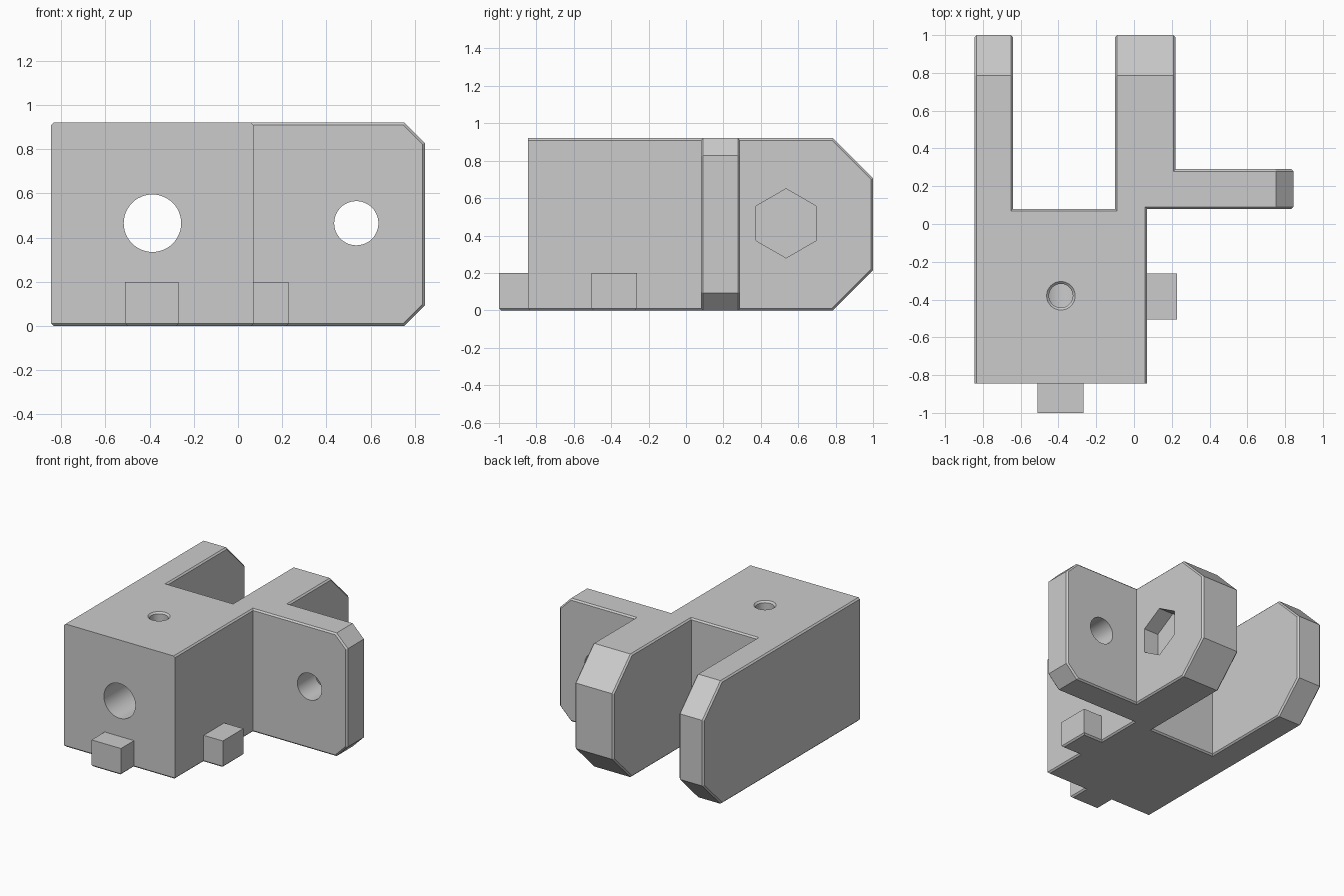
import bpy, bmesh
from math import sin, cos, pi
from mathutils import Matrix, Vector

cube = bpy.data.objects.get("Cube")
if cube:
    bpy.data.objects.remove(cube, do_unlink=True)

HEIGHT = 0.92
AXIS_Z = 0.465
LIP = 0.011

grey = bpy.data.materials.new("plain grey")
grey.use_nodes = True
grey.diffuse_color = (0.6, 0.6, 0.6, 1)
for node in grey.node_tree.nodes:
    if node.type == 'BSDF_PRINCIPLED':
        node.inputs["Base Color"].default_value = (0.6, 0.6, 0.6, 1)


def to_object(bm, name):
    bmesh.ops.recalc_face_normals(bm, faces=bm.faces)
    mesh = bpy.data.meshes.new(name)
    bm.to_mesh(mesh)
    bm.free()
    mesh.materials.append(grey)
    ob = bpy.data.objects.new(name, mesh)
    bpy.context.collection.objects.link(ob)
    return ob


def prism(points, lo, hi, taper=1):
    """Extrude a closed outline from lo to hi along z."""
    bm = bmesh.new()
    rings = [[bm.verts.new((x * s, y * s, z)) for x, y in points]
             for z, s in ((lo, 1), (hi, taper))]
    bm.faces.new(rings[0])
    bm.faces.new(rings[1])
    for i in range(len(points)):
        j = (i + 1) % len(points)
        bm.faces.new((rings[0][i], rings[0][j], rings[1][j], rings[1][i]))
    bmesh.ops.recalc_face_normals(bm, faces=bm.faces)
    bm.normal_update()
    return bm


def chamfer(bm, edges, size):
    bmesh.ops.bevel(bm, geom=edges, offset=size, offset_type='OFFSET',
                    segments=1, profile=0.5, affect='EDGES')
    bm.normal_update()


def combine(target, tool, operation):
    mod = target.modifiers.new(tool.name, 'BOOLEAN')
    mod.operation = operation
    mod.solver = 'EXACT'
    mod.object = tool
    bpy.context.view_layer.objects.active = target
    bpy.ops.object.modifier_apply(modifier=mod.name)
    bpy.data.objects.remove(tool, do_unlink=True)


TURN = {'X': Matrix.Rotation(pi / 2, 4, 'Y'),
        'Y': Matrix.Rotation(-pi / 2, 4, 'X'),
        'Z': Matrix.Identity(4)}


def drill(name, axis, centre, radius, lo, hi, sides=48, taper=1):
    """Cut a round or many-sided hole along one axis."""
    ring = [(radius * cos(2 * pi * i / sides), radius * sin(2 * pi * i / sides))
            for i in range(sides)]
    bm = prism(ring, lo, hi, taper)
    bm.transform(Matrix.Translation(centre) @ TURN[axis])
    cutter = to_object(bm, name)
    cutter.hide_render = True
    combine(bracket, cutter, 'DIFFERENCE')


# Block with two rear arms and a side plate, from one plan outline
plan = [(-0.845, -0.845), (0.07, -0.845), (0.07, 0.08), (0.845, 0.08),
        (0.845, 0.29), (0.22, 0.29), (0.22, 1), (-0.1, 1),
        (-0.1, 0.08), (-0.64, 0.08), (-0.64, 1), (-0.845, 1)]
bm = prism(plan, 0, HEIGHT)


# Large corner cuts on the arm ends and the plate end
def end_edges(axis, limit):
    return [e for e in bm.edges
            if all(v.co[axis] > limit for v in e.verts)
            and abs(e.verts[0].co.z - e.verts[1].co.z) < 0.001]


chamfer(bm, end_edges(1, 0.99), 0.215)
chamfer(bm, end_edges(0, 0.84), 0.093)


# Fine chamfers around the broad walls and the whole base
def is_wall(face):
    c, n = face.calc_center_median(), face.normal
    if abs(n.x) > 0.9:
        return c.x < 0.3
    return abs(n.y) > 0.9 and c.y > 0 and c.y < 0.5


def needs_lip(edge):
    if not edge.is_convex or edge.calc_face_angle() < 0.8:
        return False
    mid = (edge.verts[0].co + edge.verts[1].co) / 2
    if mid.y < -0.84:
        return mid.z < 0.001
    return sum(is_wall(f) for f in edge.link_faces) == 1


chamfer(bm, [e for e in bm.edges if needs_lip(e)], LIP)
bracket = to_object(bm, "bracket_body")

# Locating tabs on the front and on the side
for name, x0, x1, y0, y1 in (("front_tab", -0.51, -0.268, -1, -0.8),
                             ("side_tab", 0.03, 0.228, -0.505, -0.263)):
    bm = prism([(x0, y0), (x1, y0), (x1, y1), (x0, y1)], 0, 0.2)
    chamfer(bm, [e for e in bm.edges if all(v.co.z < 0.01 for v in e.verts)], LIP)
    combine(bracket, to_object(bm, name), 'UNION')

# Main bore, arm pivot, nut pocket, plate hole and set screw hole
drill("main_bore", 'Y', Vector((-0.387, 0, AXIS_Z)), 0.13, -1, 0.3)
drill("arm_pivot", 'X', Vector((0, 0.535, AXIS_Z)), 0.1, -1, 0.5)
drill("nut_pocket", 'X', Vector((0, 0.535, AXIS_Z)), 0.185, 0.1, 0.4, sides=6)
drill("plate_hole", 'Y', Vector((0.535, 0, AXIS_Z)), 0.1, 0, 0.5)
drill("screw_hole", 'Z', Vector((-0.387, -0.38, 0)), 0.063, AXIS_Z, 1)
drill("screw_rim", 'Z', Vector((-0.387, -0.38, 0)), 0.063, 0.908, 0.932, taper=1.4)

# Smooth bores, crisp edges
bpy.ops.object.select_all(action='DESELECT')
bracket.select_set(True)
bpy.context.view_layer.objects.active = bracket
bpy.ops.object.shade_smooth_by_angle(angle=pi / 7)
